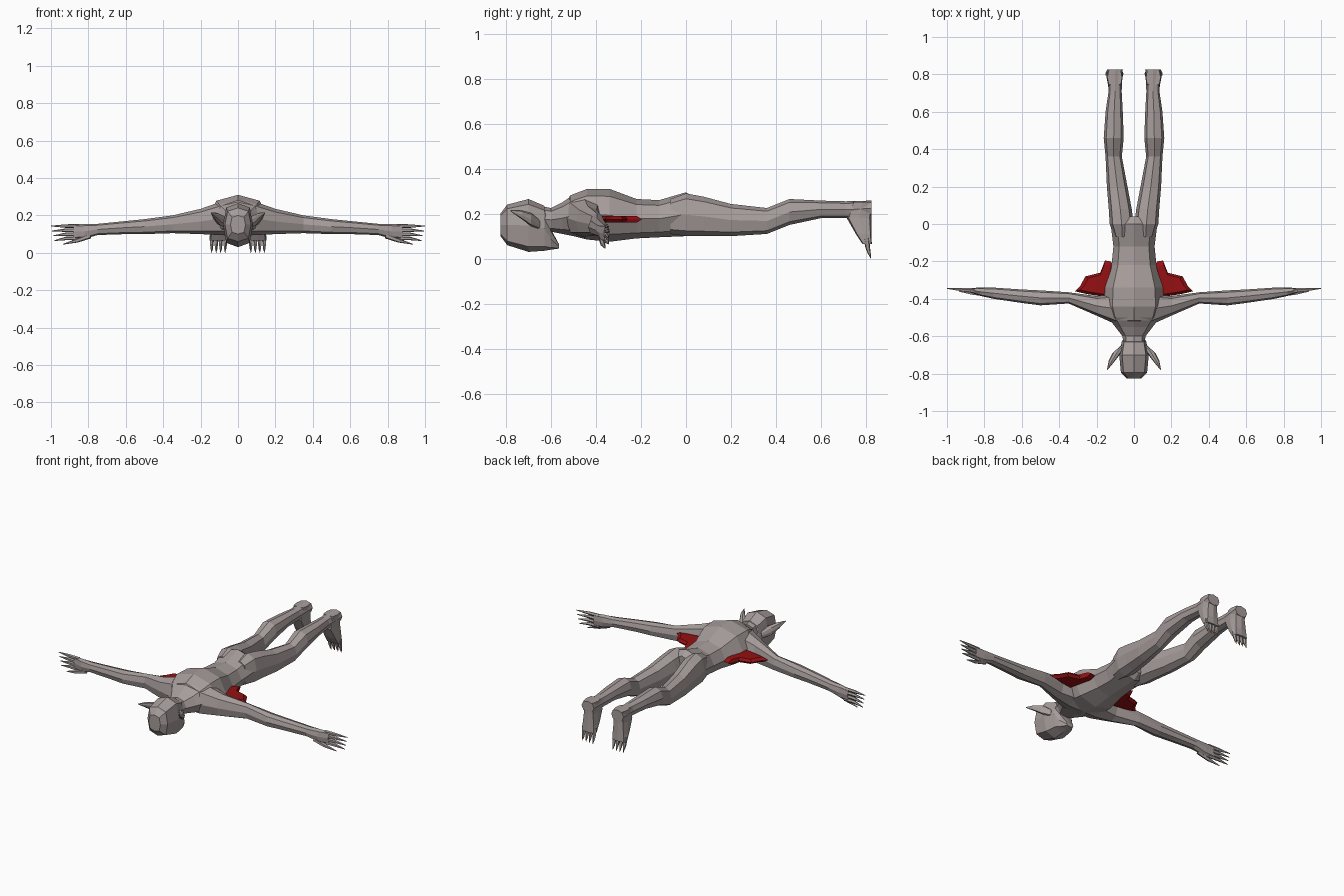
import bpy, bmesh, math
from mathutils import Vector

cube = bpy.data.objects.get("Cube")
if cube:
    bpy.data.objects.remove(cube, do_unlink=True)


def material(name, rgb):
    m = bpy.data.materials.new(name)
    m.use_nodes = True
    m.diffuse_color = (*rgb, 1)
    bsdf = m.node_tree.nodes["Principled BSDF"]
    bsdf.inputs["Base Color"].default_value = (*rgb, 1)
    bsdf.inputs["Roughness"].default_value = 0.8
    return m


SKIN = material("grey skin", (0.38, 0.335, 0.325))
RED = material("dark red", (0.30, 0.005, 0.006))
CLAW = material("ochre claw", (0.33, 0.22, 0.05))


def skin_rings(name, rings, mat, mirror):
    """Bridge rings of points into a closed flat-shaded body."""
    bm = bmesh.new()
    loops = [[bm.verts.new(p) for p in ring] for ring in rings]
    n = len(loops[0])
    for a, b in zip(loops, loops[1:]):
        for i in range(n):
            j = (i + 1) % n
            bm.faces.new((a[i], a[j], b[j], b[i]))
    bm.faces.new(loops[0])
    bm.faces.new(loops[-1])
    bmesh.ops.recalc_face_normals(bm, faces=bm.faces)
    mesh = bpy.data.meshes.new(name)
    bm.to_mesh(mesh)
    bm.free()
    mesh.materials.append(mat)
    ob = bpy.data.objects.new(name, mesh)
    bpy.context.collection.objects.link(ob)
    if mirror:
        ob.modifiers.new("Mirror", 'MIRROR')
    return ob


def loft(name, axis, rows, corner=0.75, mirror=True, mat=SKIN):
    """Eight-sided loft; each row is (station, low, high, low, high)."""
    rings = []
    for s, a0, a1, b0, b1 in rows:
        ring = []
        for i in range(8):
            t = i * math.pi / 4
            k = corner / math.sqrt(0.5) if i % 2 else 1
            a = (a0 + a1) / 2 + (a1 - a0) / 2 * math.cos(t) * k
            b = (b0 + b1) / 2 + (b1 - b0) / 2 * math.sin(t) * k
            p = [a, b]
            p.insert(axis, s)
            ring.append(p)
        rings.append(ring)
    return skin_rings(name, rings, mat, mirror)


def spike(name, points, radii, mat=SKIN):
    """Five-sided tapering digit along a path."""
    pts = [Vector(p) for p in points]
    q = (pts[-1] - pts[0]).to_track_quat('Z', 'Y')
    rings = []
    for p, r in zip(pts, radii):
        rings.append([p + q @ Vector((r * math.cos(i * math.tau / 5),
                                      r * math.sin(i * math.tau / 5), 0))
                      for i in range(5)])
    return skin_rings(name, rings, mat, True)


# Torso and neck, from the nape to the seat
torso = [(-.68, .05, .12, .24), (-.60, .062, .12, .225), (-.55, .10, .11, .25),
         (-.50, .14, .10, .285), (-.44, .16, .085, .31), (-.34, .155, .075, .31),
         (-.22, .12, .09, .265), (-.12, .11, .095, .26), (0, .125, .10, .295),
         (.04, .06, .13, .27)]
loft("torso", 1, [(y, -w, w, a, b) for y, w, a, b in torso], .72, False)

# Head with the face turned down
head = [(-.825, .04, .10, .20), (-.795, .07, .06, .24), (-.70, .079, .03, .265),
        (-.63, .066, .035, .235), (-.60, .05, .04, .13), (-.565, .025, .045, .065)]
loft("head", 1, [(y, -w, w, a, b) for y, w, a, b in head], .8, False)

# Pointed ears
loft("ear", 1, [(-.65, .05, .07, .13, .17), (-.69, .07, .115, .145, .205),
                (-.73, .10, .135, .175, .215), (-.78, .141, .145, .21, .216)])

# Arms, from chest to palm
loft("arm", 0, [(0, -.54, -.35, .09, .308), (.10, -.535, -.37, .095, .27),
                (.20, -.49, -.385, .10, .235), (.35, -.425, -.365, .105, .20),
                (.50, -.435, -.355, .10, .18), (.60, -.422, -.35, .10, .17),
                (.75, -.40, -.34, .095, .155), (.82, -.385, -.34, .075, .155),
                (.88, -.365, -.342, .072, .152)])

# Fingers fan out from the palm
for i in range(4):
    z = .143 - i * .022
    spike("finger", [(.85, -.355, z), (.92, -.352, z), (1 - .006 * i, -.345, z - .004 * i)],
          (.011, .010, .002))
spike("thumb", [(.79, -.375, .09), (.86, -.37, .065), (.935, -.36, .046)], (.014, .011, .002))

# Legs
loft("leg", 1, [(-.07, .02, .105, .11, .265), (0, .002, .13, .10, .29),
                (.08, .012, .135, .10, .275), (.20, .035, .145, .10, .243),
                (.36, .065, .152, .11, .225), (.46, .055, .162, .15, .265),
                (.60, .06, .152, .18, .258), (.71, .066, .136, .18, .255),
                (.825, .06, .145, .19, .258)])

# Feet hang down from the ankles
loft("foot", 2, [(.252, .064, .142, .74, .825), (.18, .066, .14, .715, .825),
                 (.11, .06, .148, .755, .825), (.065, .058, .152, .785, .826)], .85)

# Toes and claws
for i in range(4):
    x = .069 + i * .024
    spike("toe", [(x, .802, .09), (x, .808, .05), (x, .816, .018)], (.013, .011, .006))
    spike("toe_claw", [(x, .816, .022), (x, .822, 0)], (.006, .001), CLAW)

# Red ragged flaps under the arms
outline = [(.11, -.22), (.125, -.20), (.155, -.195), (.18, -.26), (.26, -.28),
           (.29, -.335), (.315, -.36), (.25, -.375), (.15, -.39)]
centre = Vector((.18, -.32))


def flap_ring(scale, z):
    return [(*(centre + (Vector(p) - centre) * scale), z) for p in outline]


skin_rings("armpit_flap", [flap_ring(.8, .16), flap_ring(1, .175), flap_ring(.8, .19)], RED, True)
